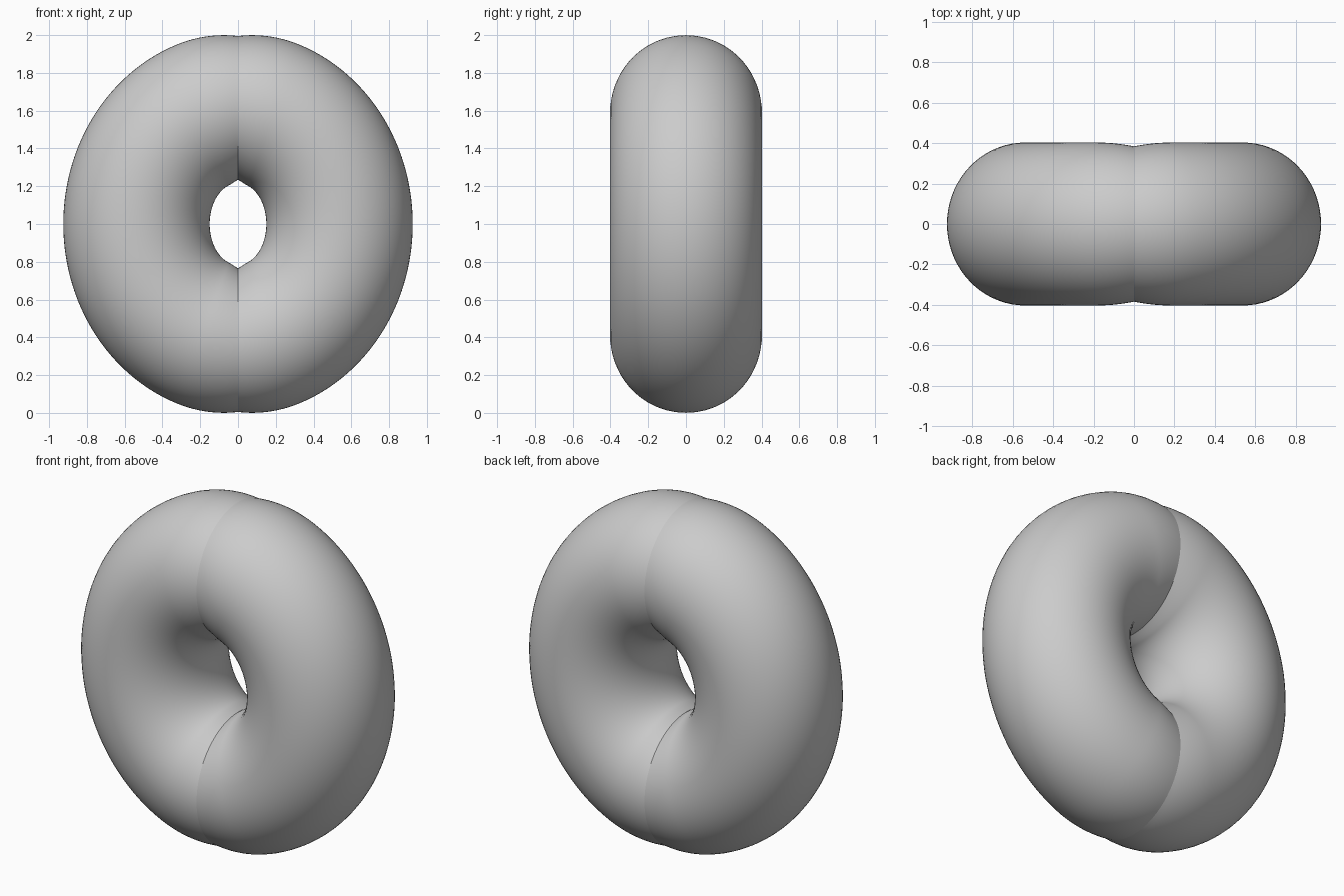
import bpy, bmesh
from math import sin, cos, pi, tau

if "Cube" in bpy.data.objects:
    bpy.data.objects.remove(bpy.data.objects["Cube"])

N_RING, N_TUBE = 192, 72


def ring_point(theta, phi):
    """Oval ring whose tube is pinched where the two halves meet (x = 0)."""
    off = min(theta % pi, pi - theta % pi)
    dip = 0.019 * max(0.0, 1 - off / 0.35) ** 2
    w = sin(theta) ** 2
    path_r = 0.615 * (1 - w) + 0.5375 * w
    tube = 0.399 * (1 - w) + 0.3875 * w - dip
    out_x = 0.5375 + (0.3875 - dip) * cos(phi)
    out_z = 0.615 + (0.399 - dip) * cos(phi)
    return (out_x * sin(theta), (0.403 - dip) * sin(phi), 1 + out_z * cos(theta))


# Ring body
bm = bmesh.new()
grid = [[bm.verts.new(ring_point(tau * i / N_RING, tau * j / N_TUBE))
         for j in range(N_TUBE)] for i in range(N_RING)]
for i in range(N_RING):
    a, b = grid[i], grid[(i + 1) % N_RING]
    for j in range(N_TUBE):
        k = (j + 1) % N_TUBE
        bm.faces.new((a[j], a[k], b[k], b[j]))
bmesh.ops.recalc_face_normals(bm, faces=bm.faces)
for f in bm.faces:
    f.smooth = True

# Creased seams at the top and bottom
for i in (0, N_RING // 2):
    for j in range(N_TUBE):
        bm.edges.get((grid[i][j], grid[i][(j + 1) % N_TUBE])).smooth = False

mesh = bpy.data.meshes.new("ring_body")
bm.to_mesh(mesh)
bm.free()
ring = bpy.data.objects.new("ring_body", mesh)
bpy.context.collection.objects.link(ring)
